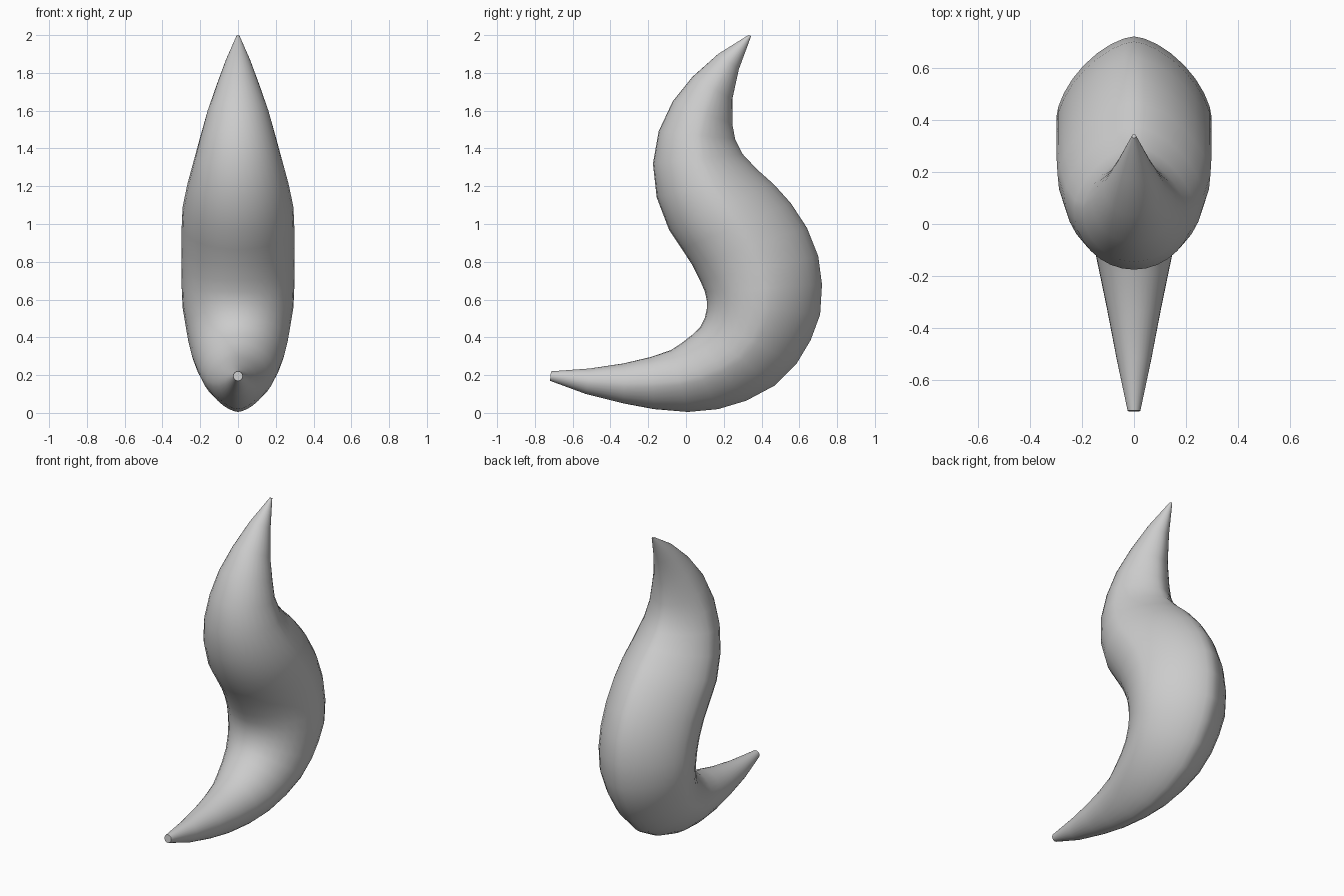
import bpy, bmesh, math

cube = bpy.data.objects.get("Cube")
if cube:
    bpy.data.objects.remove(cube)

grey = bpy.data.materials.new("soft_grey")
grey.use_nodes = True
GREY = (0.6, 0.6, 0.6, 1.0)
grey.diffuse_color = GREY
grey.node_tree.nodes["Principled BSDF"].inputs["Base Color"].default_value = GREY

# Side profile: (ridge y, ridge z, belly y, belly z) for each section, thin end to tip
SECTIONS = [
    (-.72, .17, -.715, .22), (-.53, .10, -.51, .235), (-.33, .05, -.33, .262),
    (-.17, .02, -.19, .295), (.01, .005, -.08, .332), (.17, .02, -.02, .372),
    (.32, .065, .035, .415), (.47, .145, .077, .457), (.585, .26, .10, .505),
    (.66, .385, .11, .55), (.71, .52, .11, .595), (.72, .68, .10, .642),
    (.70, .83, .075, .70), (.64, .98, .035, .78), (.555, 1.11, -.02, .865),
    (.465, 1.21, -.09, .97), (.375, 1.29, -.155, 1.14), (.30, 1.37, -.175, 1.32),
    (.26, 1.45, -.145, 1.49), (.245, 1.53, -.07, 1.65), (.245, 1.66, .035, 1.78),
    (.28, 1.82, .17, 1.90), (.345, 1.995, .33, 2.0),
]
SIDES = 32


def section_point(angle, power):
    """Unit section: round on the belly, drawn to a soft ridge at the back."""
    s, c = math.sin(angle), math.cos(angle)
    if c <= 0:
        return s, c
    e = 2 / power
    return math.copysign(abs(s) ** e, s), c ** e


# Curved body swept through the sections
bm = bmesh.new()
rings = []
for i, (ry, rz, by, bz) in enumerate(SECTIONS):
    cy, cz = (ry + by) / 2, (rz + bz) / 2
    hy, hz = (ry - by) / 2, (rz - bz) / 2
    half_width = min(0.97 * math.hypot(hy, hz), 0.298)
    power = 2 - 0.42 * min(1, i / 4, (len(SECTIONS) - 1 - i) / 4)
    ring = []
    for k in range(SIDES):
        x, u = section_point(2 * math.pi * k / SIDES, power)
        ring.append(bm.verts.new((half_width * x, cy + hy * u, cz + hz * u)))
    rings.append(ring)
for a, b in zip(rings, rings[1:]):
    for k in range(SIDES):
        n = (k + 1) % SIDES
        bm.faces.new((a[k], a[n], b[n], b[k]))
bm.faces.new(rings[0])
bm.faces.new(rings[-1])
bmesh.ops.recalc_face_normals(bm, faces=bm.faces)

mesh = bpy.data.meshes.new("curved_tail")
bm.to_mesh(mesh)
bm.free()
mesh.materials.append(grey)
tail = bpy.data.objects.new("curved_tail", mesh)
bpy.context.collection.objects.link(tail)

# Smooth body with crisp end caps
bpy.context.view_layer.objects.active = tail
tail.select_set(True)
bpy.ops.object.shade_smooth_by_angle(angle=math.radians(50))
